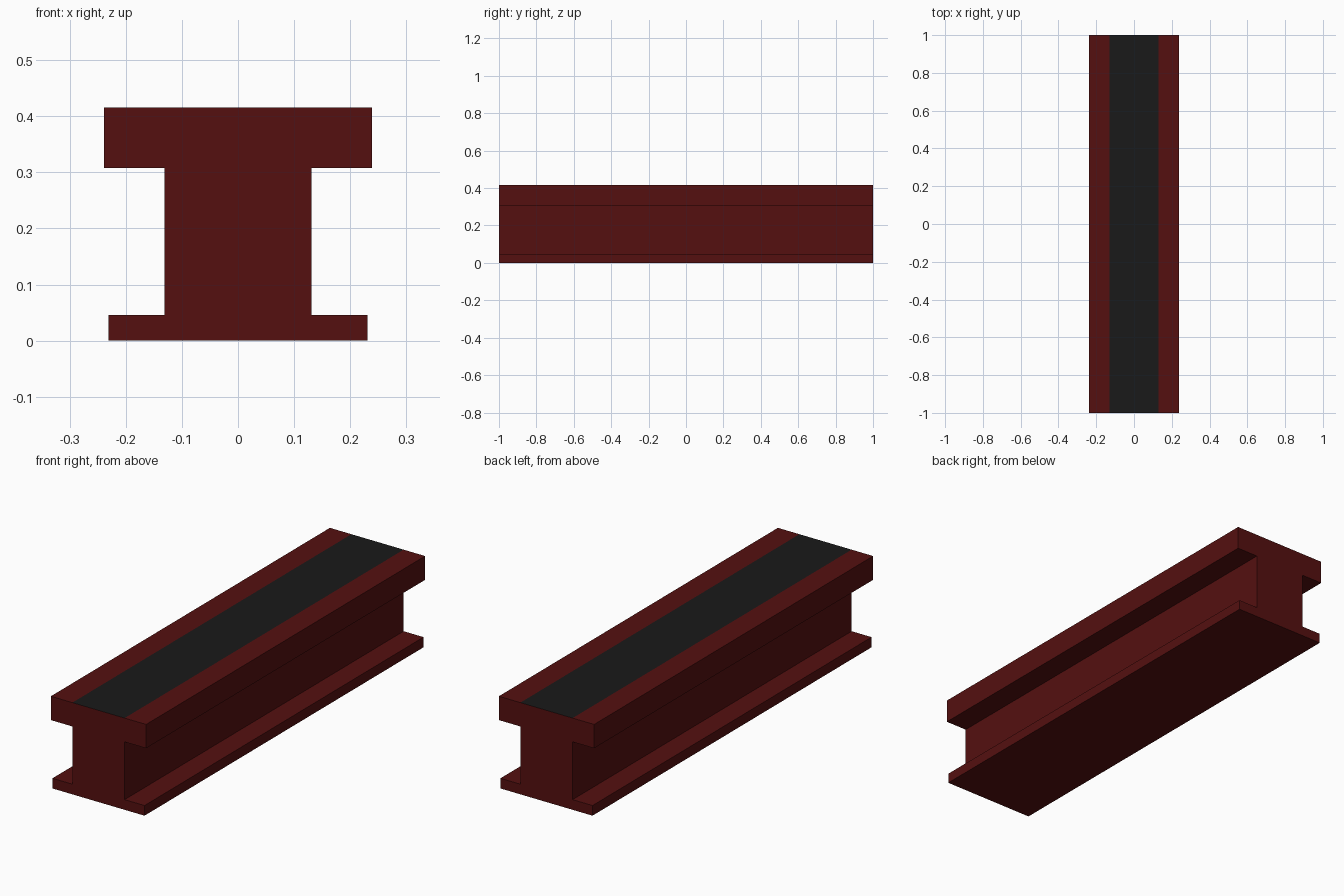
import bpy
import bmesh

if "Cube" in bpy.data.objects:
    bpy.data.objects.remove(bpy.data.objects["Cube"])


def material(name, color):
    mat = bpy.data.materials.new(name)
    mat.diffuse_color = color
    mat.use_nodes = True
    mat.node_tree.nodes["Principled BSDF"].inputs["Base Color"].default_value = mat.diffuse_color
    return mat


HALF_LENGTH = 1.0
WEB = 0.131

# Right half of the I-beam section, from bottom to top (x, z)
half = [(0.231, 0), (0.231, 0.046), (WEB, 0.046), (WEB, 0.308),
        (0.239, 0.308), (0.239, 0.416), (WEB, 0.416)]
profile = half + [(-x, z) for x, z in reversed(half)]

# Extrude the section along the length
bm = bmesh.new()
end = bm.faces.new([bm.verts.new((x, -HALF_LENGTH, z)) for x, z in profile])
result = bmesh.ops.extrude_face_region(bm, geom=[end], use_keep_orig=True)
moved = [g for g in result["geom"] if isinstance(g, bmesh.types.BMVert)]
bmesh.ops.translate(bm, verts=moved, vec=(0, 2 * HALF_LENGTH, 0))
bmesh.ops.recalc_face_normals(bm, faces=bm.faces)

# Dark strip along the middle of the top
for face in bm.faces:
    center = face.calc_center_median()
    if face.normal.z > 0.9 and center.z > 0.4 and abs(center.x) < 0.01:
        face.material_index = 1

mesh = bpy.data.meshes.new("beam")
bm.to_mesh(mesh)
bm.free()
mesh.materials.append(material("dark_red", (0.09, 0.005, 0.005, 1)))
mesh.materials.append(material("black_strip", (0.01, 0.01, 0.01, 1)))
beam = bpy.data.objects.new("beam", mesh)
bpy.context.collection.objects.link(beam)
